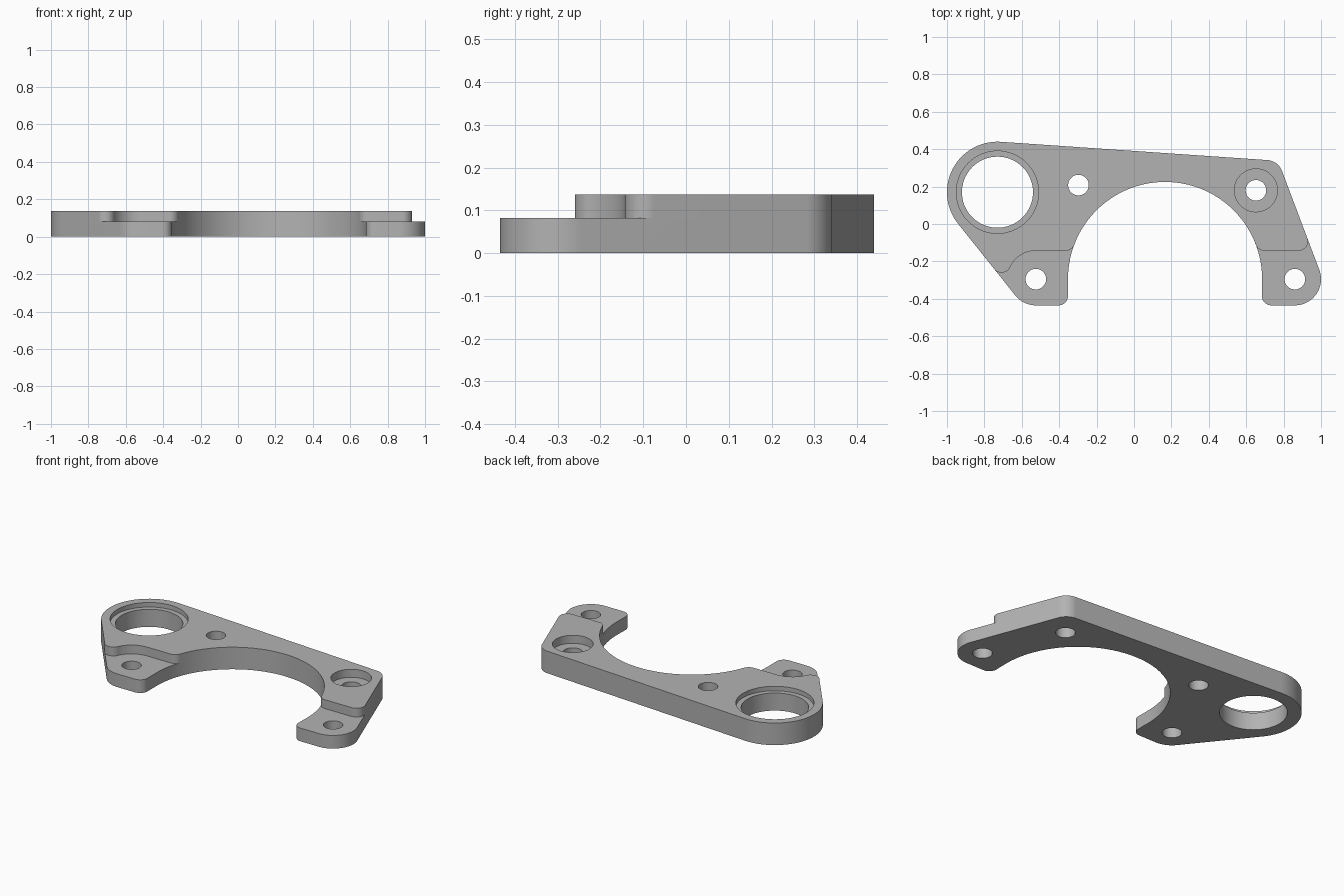
import bpy, bmesh, math

if "Cube" in bpy.data.objects:
    bpy.data.objects.remove(bpy.data.objects["Cube"])

Z_STEP, Z_TOP = 0.082, 0.137
INNER = (0.166, -0.294, -0.519)          # large concave cut-out
LEFT_LUG, RIGHT_LUG = (-0.525, -0.295), (0.86, -0.295)
RING, SMALL = (-0.73, 0.17), (0.652, 0.18)
STEP = math.radians(4)


def belt(circles):
    """Closed outline of arcs joined by tangents; (x, y, r), r < 0 is concave."""
    n = len(circles)
    normals = []
    for i in range(n):
        x1, y1, r1 = circles[i]
        x2, y2, r2 = circles[(i + 1) % n]
        d = math.hypot(x2 - x1, y2 - y1)
        c = max(-1, min(1, (r1 - r2) / d))
        normals.append(math.atan2(y2 - y1, x2 - x1) - math.acos(c))
    pts = []
    for i, (x, y, r) in enumerate(circles):
        a, b = normals[i - 1], normals[i]
        s = 1 if r > 0 else -1
        sweep = (s * (b - a)) % math.tau
        if sweep > 6.2:
            sweep = 0
        end = a + s * sweep
        lo, hi = min(a, end), max(a, end)
        k0, k1 = math.ceil(lo / STEP), math.floor(hi / STEP)
        mid = [k * STEP for k in range(k0, k1 + 1)]
        for t in [a] + mid[::s] + [end]:
            p = (x + r * math.cos(t), y + r * math.sin(t))
            if not pts or math.dist(p, pts[-1]) > 5e-4:
                pts.append(p)
    if math.dist(pts[0], pts[-1]) < 5e-4:
        pts.pop()
    return pts


def circle(c, r, n=72):
    return [(c[0] + r * math.cos(math.tau * i / n),
             c[1] + r * math.sin(math.tau * i / n)) for i in range(n)]


def prisms(name, items):
    """Object made of vertical prisms: (outline, z0, z1)."""
    bm = bmesh.new()
    for pts, z0, z1 in items:
        lo = [bm.verts.new((x, y, z0)) for x, y in pts]
        hi = [bm.verts.new((x, y, z1)) for x, y in pts]
        bm.faces.new(lo[::-1])
        bm.faces.new(hi)
        for i in range(len(pts)):
            j = (i + 1) % len(pts)
            bm.faces.new((lo[i], lo[j], hi[j], hi[i]))
    me = bpy.data.meshes.new(name)
    bm.to_mesh(me)
    bm.free()
    ob = bpy.data.objects.new(name, me)
    bpy.context.collection.objects.link(ob)
    return ob


def boolean(ob, other, op):
    m = ob.modifiers.new(op, 'BOOLEAN')
    m.operation, m.solver, m.object = op, 'EXACT', other
    bpy.context.view_layer.objects.active = ob
    bpy.ops.object.modifier_apply(modifier=m.name)
    bpy.data.objects.remove(other)


# Lower layer: full outline including both lugs
lower = belt([(*RING, 0.27), (*LEFT_LUG, 0.14), (-0.403, -0.385, 0.05), INNER,
              (0.734, -0.385, 0.05), (*RIGHT_LUG, 0.14), (0.707, 0.252, 0.09)])
# Upper layer: stops short of the lugs with rounded corners
upper = belt([(*RING, 0.27), (-0.708, -0.21, 0.05), (*LEFT_LUG, -0.152),
              (-0.366, -0.093, 0.05), INNER, (0.698, -0.093, 0.05),
              (0.880, -0.093, 0.05), (0.707, 0.252, 0.09)])

bracket = prisms("bracket_plate", [(lower, 0, Z_STEP)])
boolean(bracket, prisms("upper_layer", [(upper, Z_STEP, Z_TOP)]), 'UNION')

# Through holes
holes = [(circle(RING, 0.19), -0.1, 0.3)]
for c in (LEFT_LUG, RIGHT_LUG, SMALL, (-0.297, 0.208)):
    holes.append((circle(c, 0.055, 48), -0.1, 0.3))
boolean(bracket, prisms("hole_cutter", holes), 'DIFFERENCE')

# Counterbores
bores = [(circle(RING, 0.22), Z_TOP - 0.028, 0.3),
         (circle(SMALL, 0.115, 60), Z_TOP - 0.05, 0.3)]
boolean(bracket, prisms("counterbore_cutter", bores), 'DIFFERENCE')

# Single grey finish
mat = bpy.data.materials.new("plain grey")
mat.diffuse_color = (0.45, 0.45, 0.45, 1)
mat.use_nodes = True
mat.node_tree.nodes["Principled BSDF"].inputs["Base Color"].default_value = mat.diffuse_color
bracket.data.materials.clear()
bracket.data.materials.append(mat)
for p in bracket.data.polygons:
    p.material_index = 0

bpy.ops.object.select_all(action='DESELECT')
bracket.select_set(True)
bpy.context.view_layer.objects.active = bracket
bpy.ops.object.shade_smooth_by_angle(angle=math.radians(30))
